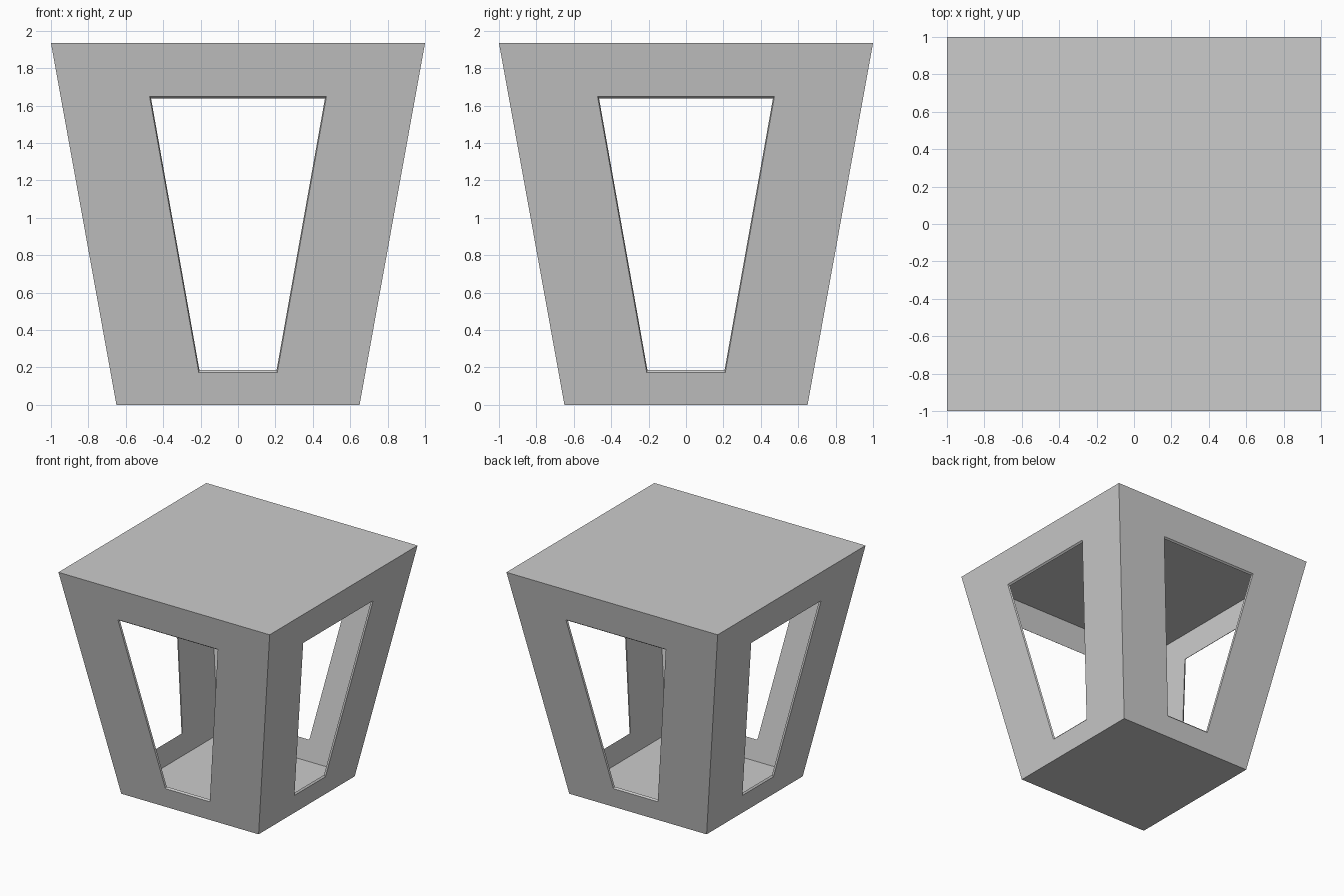
import bpy, bmesh
from mathutils import Vector, Matrix
from math import pi

if "Cube" in bpy.data.objects:
    bpy.data.objects.remove(bpy.data.objects["Cube"])

H = 1.935                 # overall height
BOT, TOP = 0.65, 1.0      # half widths at the base and the top
WIN = [(-0.21, 0.173), (0.21, 0.173), (0.473, 1.65), (-0.473, 1.65)]  # window corners (x, z)
INNER = 0.983             # scale of the inner skin
CENTRE = Vector((0, 0, H / 2))

bm = bmesh.new()


def half(z):
    return BOT + (TOP - BOT) * z / H


def side_loops(scale, turn):
    """Outline and window corners of one sloping wall."""
    rot = Matrix.Rotation(turn * pi / 2, 3, 'Z')
    outline = [(-BOT, 0), (BOT, 0), (TOP, H), (-TOP, H)]
    return [[bm.verts.new(rot @ (CENTRE + (Vector((x, -half(z), z)) - CENTRE) * scale))
             for x, z in pts] for pts in (outline, WIN)]


def ring(a, b):
    """Quads joining two four-corner loops."""
    for i in range(4):
        j = (i + 1) % 4
        bm.faces.new((a[i], a[j], b[j], b[i]))


def cap(scale, z):
    w = half(z)
    bm.faces.new([bm.verts.new(CENTRE + (Vector((x * w, y * w, z)) - CENTRE) * scale)
                  for x, y in ((-1, -1), (1, -1), (1, 1), (-1, 1))])


# four walls with window reveals between outer and inner skins
for turn in range(4):
    outer, outer_win = side_loops(1.0, turn)
    inner, inner_win = side_loops(INNER, turn)
    ring(outer, outer_win)
    ring(inner, inner_win)
    ring(outer_win, inner_win)

# top and floor, both skins
for s in (1.0, INNER):
    cap(s, 0)
    cap(s, H)

bmesh.ops.remove_doubles(bm, verts=bm.verts, dist=0.0005)
bmesh.ops.recalc_face_normals(bm, faces=bm.faces)

mesh = bpy.data.meshes.new("lantern_housing")
bm.to_mesh(mesh)
bm.free()
bpy.context.collection.objects.link(bpy.data.objects.new("lantern_housing", mesh))
